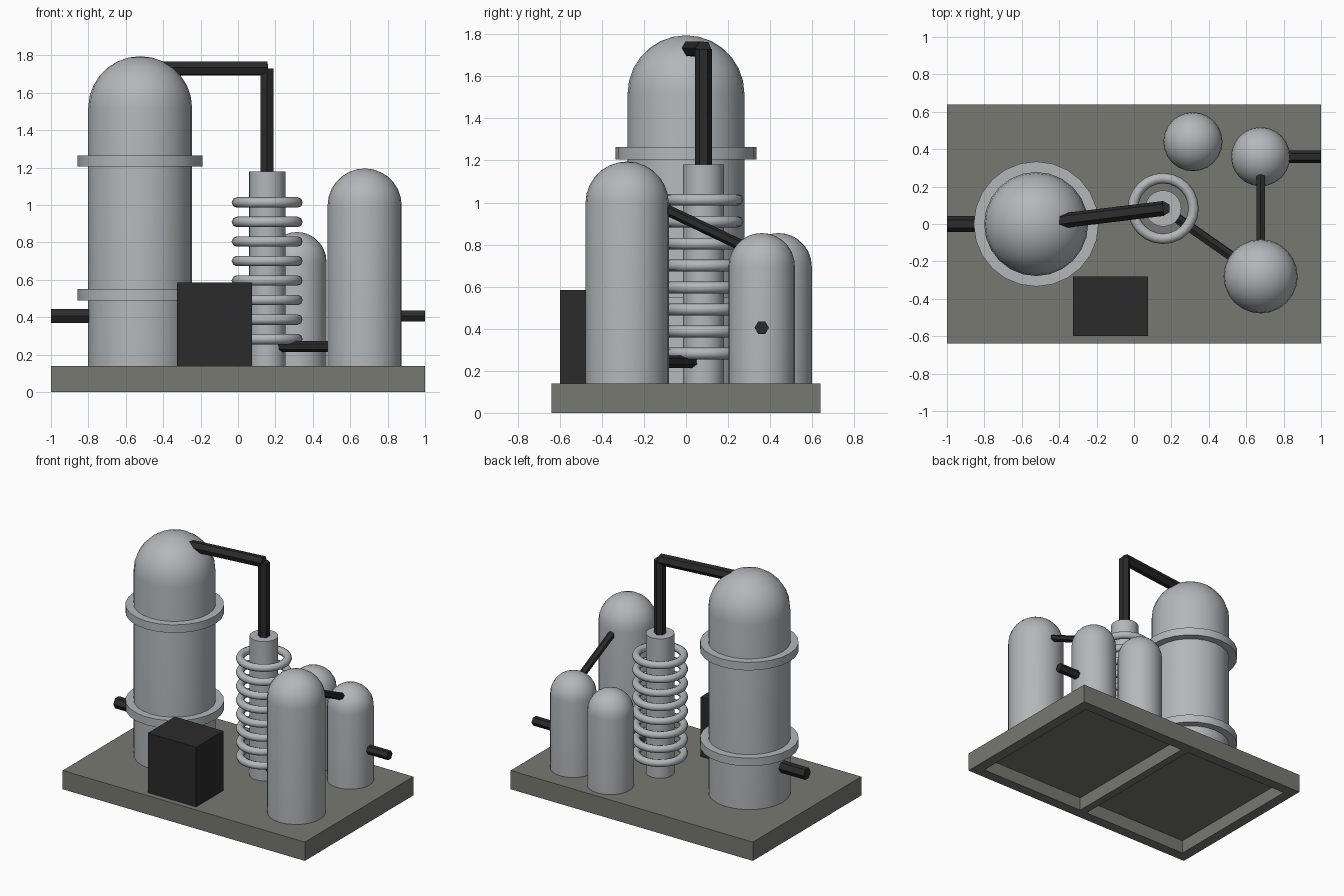
import bpy, bmesh, math
from mathutils import Vector

if "Cube" in bpy.data.objects:
    bpy.data.objects.remove(bpy.data.objects["Cube"], do_unlink=True)


def material(name, rgb):
    m = bpy.data.materials.new(name)
    m.use_nodes = True
    m.diffuse_color = (*rgb, 1)
    bsdf = next(n for n in m.node_tree.nodes if n.type == "BSDF_PRINCIPLED")
    bsdf.inputs["Base Color"].default_value = (*rgb, 1)
    return m


STEEL = material("light steel", (0.45, 0.475, 0.495))
SLAB = material("olive grey slab", (0.19, 0.19, 0.165))
BLACK = material("black", (0.024, 0.024, 0.024))
DECK = 0.14


def finish(name, bm, mat, location=(0, 0, 0), smooth=True):
    bmesh.ops.recalc_face_normals(bm, faces=bm.faces)
    mesh = bpy.data.meshes.new(name)
    bm.to_mesh(mesh)
    bm.free()
    mesh.materials.append(mat)
    ob = bpy.data.objects.new(name, mesh)
    ob.location = location
    bpy.context.collection.objects.link(ob)
    if smooth:
        bpy.ops.object.select_all(action="DESELECT")
        ob.select_set(True)
        bpy.context.view_layer.objects.active = ob
        bpy.ops.object.shade_smooth_by_angle(angle=math.radians(35))
    return ob


def lathe(name, profile, x, y, mat=STEEL, sides=24):
    """Spin an (r, z) profile about a vertical axis at x, y."""
    bm = bmesh.new()
    verts = [bm.verts.new((r, 0, z)) for r, z in profile]
    edges = [bm.edges.new(pair) for pair in zip(verts, verts[1:])]
    bmesh.ops.spin(bm, geom=verts + edges, axis=(0, 0, 1), cent=(0, 0, 0),
                   angle=math.tau, steps=sides, use_duplicate=False)
    bmesh.ops.remove_doubles(bm, verts=bm.verts, dist=0.0005)
    return finish(name, bm, mat, (x, y, 0))


def domed_tank(name, x, y, r, top):
    steps = 7
    dome = [(r * math.cos(a), top - r + r * math.sin(a))
            for a in (i * math.pi / 2 / steps for i in range(steps + 1))]
    return lathe(name, [(0, DECK), (r, DECK)] + dome, x, y)


def drum(name, x, y, r, low, high):
    return lathe(name, [(0, low), (r, low), (r, high), (0, high)], x, y)


def pipe(name, start, end, r):
    """Six-sided pipe between two points."""
    start, end = Vector(start), Vector(end)
    axis = end - start
    bm = bmesh.new()
    bmesh.ops.create_cone(bm, cap_ends=True, segments=6, radius1=r, radius2=r,
                          depth=axis.length)
    ob = finish(name, bm, BLACK, (start + end) / 2, smooth=False)
    ob.rotation_mode = "QUATERNION"
    ob.rotation_quaternion = Vector((0, 0, 1)).rotation_difference(axis)
    return ob


def box(low, high):
    bm = bmesh.new()
    bmesh.ops.create_cube(bm, size=1)
    for v in bm.verts:
        v.co = [lo + (c + 0.5) * (hi - lo) for c, lo, hi in zip(v.co, low, high)]
    return bm


# Base slab with two hollow bays underneath
bm = box((-1, -0.64, 0), (1, 0.64, DECK))
cuts = [((s * d, 0, 0), (1, 0, 0)) for d in (0.92, 0.03) for s in (-1, 1)]
cuts += [((0, s * 0.56, 0), (0, 1, 0)) for s in (-1, 1)]
for point, normal in cuts:
    bmesh.ops.bisect_plane(bm, geom=bm.verts[:] + bm.edges[:] + bm.faces[:],
                           plane_co=point, plane_no=normal)
bays = []
for f in bm.faces:
    c = f.calc_center_median()
    if c.z < 0.001 and 0.03 < abs(c.x) < 0.92 and abs(c.y) < 0.56:
        bays.append(f)
bays = bmesh.ops.extrude_discrete_faces(bm, faces=bays)["faces"]
for f in bays:
    bmesh.ops.translate(bm, verts=f.verts, vec=(0, 0, 0.1))
finish("base_slab", bm, SLAB, smooth=False)

# Control cabinet
finish("control_cabinet", box((-0.325, -0.6, DECK), (0.075, -0.28, 0.585)),
       BLACK, smooth=False)

# Tall column with two collars
COL_X = -0.523
domed_tank("tall_column", COL_X, 0, 0.278, 1.795)
for name, low in (("lower_collar", 0.49), ("upper_collar", 1.205)):
    drum(name, COL_X, 0, 0.334, low, low + 0.06)

# Storage tanks
TANK_X = 0.677
domed_tank("large_tank", TANK_X, -0.28, 0.198, 1.195)
domed_tank("side_tank", TANK_X, 0.36, 0.158, 0.855)
domed_tank("rear_tank", 0.315, 0.44, 0.158, 0.855)

# Condenser core wrapped by stacked cooling rings
CX, CY = 0.156, 0.083
drum("condenser_core", CX, CY, 0.097, DECK, 1.18)
for i in range(8):
    bpy.ops.mesh.primitive_torus_add(
        location=(CX, CY, 0.283 + i * 0.1043), major_radius=0.162,
        minor_radius=0.028, major_segments=24, minor_segments=8)
    ring = bpy.context.object
    ring.name = f"cooling_ring_{i + 1}"
    ring.data.materials.append(STEEL)
    bpy.ops.object.shade_smooth()

# Connecting pipes
pipe("overhead_pipe", (COL_X, 0, 1.73), (CX, CY, 1.73), 0.04)
pipe("riser_pipe", (CX, CY, 1.15), (CX, CY, 1.73), 0.04)
pipe("drain_pipe", (CX, CY, 0.243), (TANK_X, -0.28, 0.243), 0.029)
pipe("transfer_pipe", (TANK_X, -0.28, 1.055), (TANK_X, 0.36, 0.75), 0.026)
pipe("inlet_pipe", (-1, 0, 0.405), (COL_X, 0, 0.405), 0.043)
pipe("outlet_pipe", (TANK_X, 0.36, 0.405), (1, 0.36, 0.405), 0.034)
